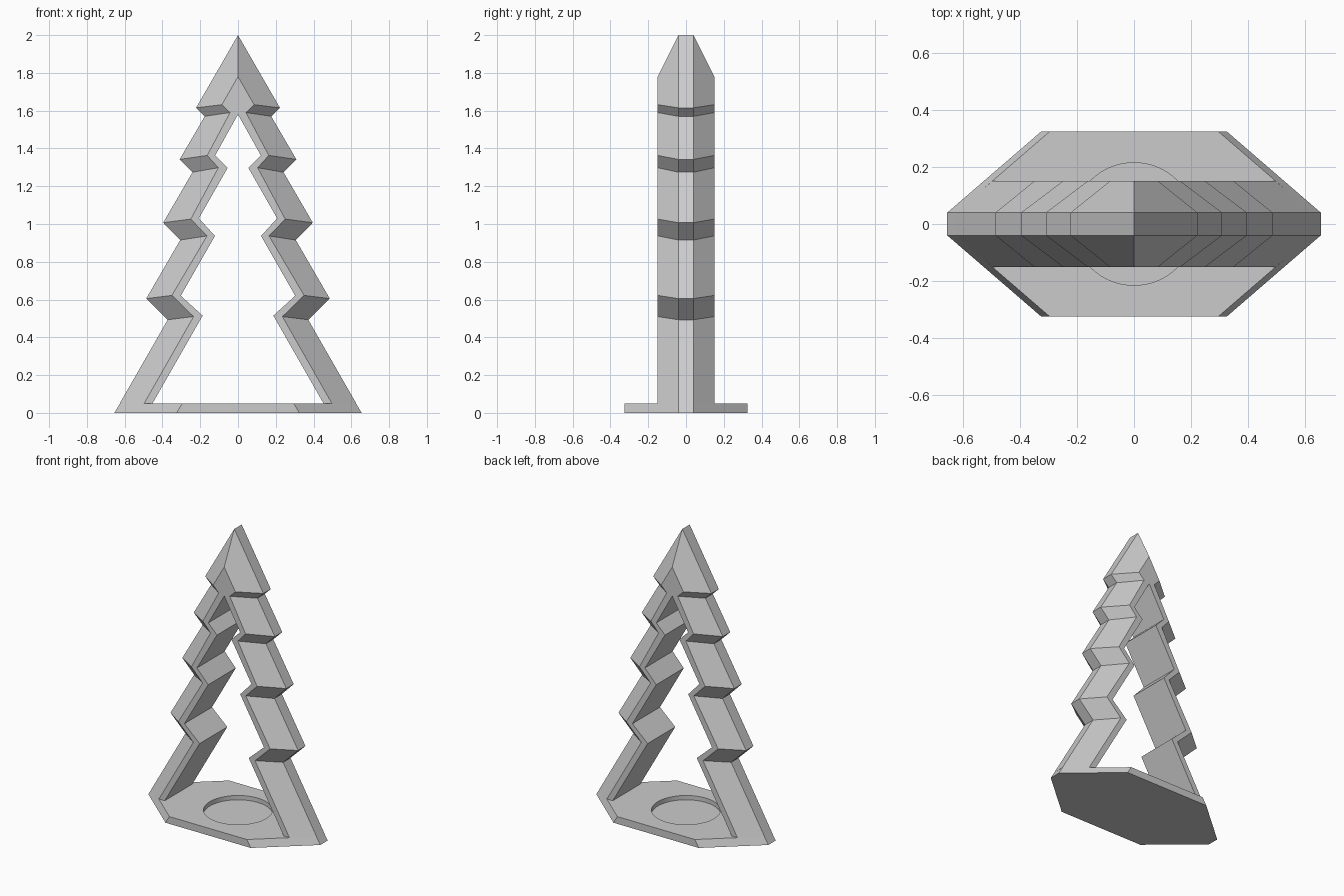
import bpy, bmesh

if "Cube" in bpy.data.objects:
    bpy.data.objects.remove(bpy.data.objects["Cube"])

# Half profiles (x, z), from the top down to the plate
OUTER = [(0, 2), (.222, 1.615), (.176, 1.57), (.309, 1.342), (.241, 1.274), (.396, 1.007),
         (.306, .915), (.486, .605), (.372, .493), (.626, .05)]
FRONT = [(0, 1.78), (.085, 1.632), (.042, 1.59), (.163, 1.363), (.104, 1.298), (.25, 1.026),
         (.164, .937), (.35, .622), (.235, .51), (.497, .05)]
INNER = [(0, 1.58), (.121, 1.363), (.055, 1.297), (.207, 1.03), (.122, .937), (.303, .62),
         (.187, .515), (.453, .05)]
EDGE_Y, FACE_Y, PLATE_Y, PLATE_H = .04, .15, .325, .05


def finish(bm, name):
    bmesh.ops.remove_doubles(bm, verts=bm.verts, dist=1e-5)
    bmesh.ops.recalc_face_normals(bm, faces=bm.faces)
    mesh = bpy.data.meshes.new(name)
    bm.to_mesh(mesh)
    bm.free()
    obj = bpy.data.objects.new(name, mesh)
    bpy.context.collection.objects.link(obj)
    return obj


# Bevelled zigzag tree frame, both halves
bm = bmesh.new()
for s in (1, -1):
    def row(profile, y):
        return [bm.verts.new((s * x, y, z)) for x, z in profile]

    def bridge(a, b):
        for i in range(len(a) - 1):
            bm.faces.new((a[i], a[i + 1], b[i + 1], b[i]))

    in_f, fr_f, out_f = row(INNER, -FACE_Y), row(FRONT, -FACE_Y), row(OUTER, -EDGE_Y)
    in_b, fr_b, out_b = row(INNER, FACE_Y), row(FRONT, FACE_Y), row(OUTER, EDGE_Y)
    for a, b in ((fr_f, out_f), (out_f, out_b), (out_b, fr_b), (in_b, in_f)):
        bridge(a, b)
    bm.faces.new(fr_f + in_f[::-1])
    bm.faces.new(fr_b + in_b[::-1])
    bm.faces.new([r[-1] for r in (in_f, fr_f, out_f, out_b, fr_b, in_b)])
finish(bm, "tree_frame")

# Eight-sided foot plate with slanted ends
bm = bmesh.new()
rings = []
for inset, z in ((0, 0), (.03, PLATE_H)):
    a, b = .655 - inset, .325 - inset
    pts = [(a, -EDGE_Y), (a, EDGE_Y), (b, PLATE_Y), (-b, PLATE_Y),
           (-a, EDGE_Y), (-a, -EDGE_Y), (-b, -PLATE_Y), (b, -PLATE_Y)]
    rings.append([bm.verts.new((x, y, z)) for x, y in pts])
    bm.faces.new(rings[-1])
low, top = rings
for i in range(8):
    j = (i + 1) % 8
    bm.faces.new((low[i], low[j], top[j], top[i]))
plate = finish(bm, "foot_plate")

# Round candle recess cut into the plate
bpy.ops.mesh.primitive_cylinder_add(vertices=64, radius=.215, depth=.1, location=(0, 0, .07))
cutter = bpy.context.object
cutter.name = "recess_cutter"
cutter.hide_render = True
mod = plate.modifiers.new("recess", 'BOOLEAN')
mod.operation = 'DIFFERENCE'
mod.solver = 'EXACT'
mod.object = cutter
bpy.ops.object.select_all(action='DESELECT')
plate.select_set(True)
bpy.context.view_layer.objects.active = plate
bpy.ops.object.modifier_apply(modifier=mod.name)
bpy.data.objects.remove(cutter)
bpy.ops.object.shade_smooth_by_angle()
